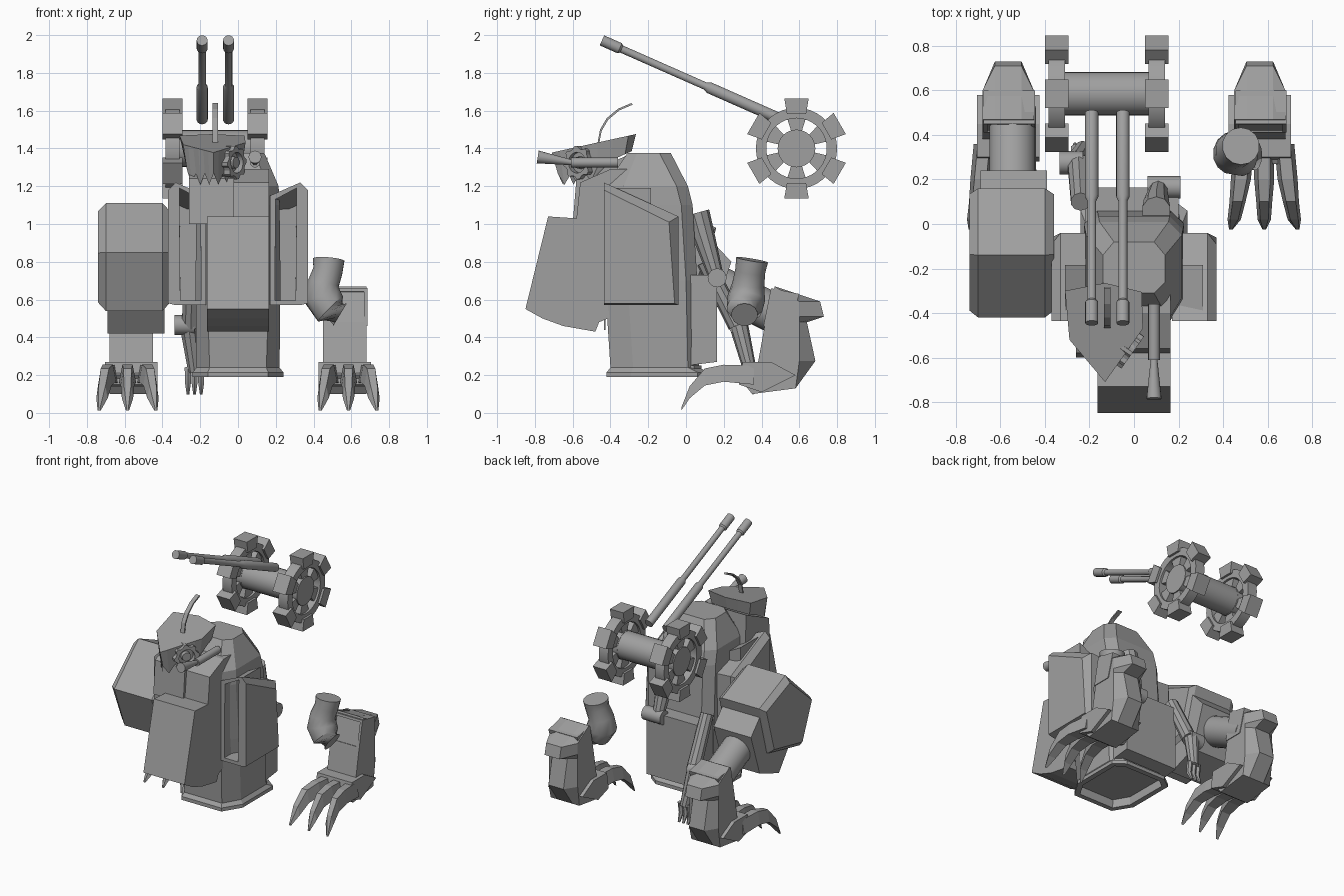
import bpy, bmesh
from math import sin, cos, pi, radians
from mathutils import Vector as V

if "Cube" in bpy.data.objects:
    bpy.data.objects.remove(bpy.data.objects["Cube"])

GREY = bpy.data.materials.new("plain_grey")
GREY.use_nodes = True
COLOUR = (0.35, 0.35, 0.35, 1)
GREY.diffuse_color = COLOUR
GREY.node_tree.nodes["Principled BSDF"].inputs["Base Color"].default_value = COLOUR


def loft(name, rings, smooth=False, closed=False, recess=None):
    """Skin matching rings of points; recess = (direction, border, depth)."""
    bm = bmesh.new()
    loops = [[bm.verts.new(p) for p in ring] for ring in rings]
    n = len(loops[0])
    pairs = list(zip(loops, loops[1:]))
    if closed:
        pairs.append((loops[-1], loops[0]))
    else:
        bm.faces.new(loops[0])
        bm.faces.new(loops[-1])
    for a, b in pairs:
        for i in range(n):
            j = (i + 1) % n
            bm.faces.new((a[i], a[j], b[j], b[i]))
    bmesh.ops.recalc_face_normals(bm, faces=bm.faces)
    if recess:
        d, border, depth = recess
        bm.normal_update()
        face = max(bm.faces, key=lambda f: f.calc_area() * max(0, f.normal.dot(V(d))) ** 4)
        bmesh.ops.inset_region(bm, faces=[face], thickness=border)
        bmesh.ops.inset_region(bm, faces=[face], thickness=0.001, depth=-depth)
    mesh = bpy.data.meshes.new(name)
    bm.to_mesh(mesh)
    bm.free()
    mesh.materials.append(GREY)
    if smooth:
        mesh.shade_smooth()
        mesh.set_sharp_from_angle(angle=radians(35))
    obj = bpy.data.objects.new(name, mesh)
    bpy.context.scene.collection.objects.link(obj)
    return obj


def side_ring(x, pts):
    return [(x, y, z) for y, z in pts]


def prism(name, pts, x0, x1, **kw):
    return loft(name, [side_ring(x0, pts), side_ring(x1, pts)], **kw)


def tube(name, path, radii, n=16):
    """Round tube through a path with a radius at each point."""
    path = [V(p) for p in path]
    rings = []
    for i, (p, r) in enumerate(zip(path, radii)):
        t = path[min(i + 1, len(path) - 1)] - path[max(i - 1, 0)]
        side = V((1, 0, 0)) if abs(t.normalized().x) < 0.8 else V((0, 1, 0))
        u = t.cross(side).normalized()
        w = t.cross(u).normalized()
        rings.append([p + (u * cos(a) + w * sin(a)) * r
                      for a in (2 * pi * k / n for k in range(n))])
    return loft(name, rings, smooth=True)


def plan_ring(z, hx, y0, y1, cx, cy):
    """Octagonal plan section of the hull."""
    return [(hx - cx, y0, z), (hx, y0 + cy, z), (hx, y1 - 0.06, z), (hx - cx, y1, z),
            (cx - hx, y1, z), (-hx, y1 - 0.06, z), (-hx, y0 + cy, z), (cx - hx, y0, z)]


# Hull with flared skirt and hollow underside
loft("hull", [plan_ring(*r) for r in [
    (0.19, 0.24, -0.42, 0.12, 0.08, 0.13), (0.215, 0.24, -0.42, 0.12, 0.08, 0.13),
    (0.24, 0.22, -0.4, 0.07, 0.07, 0.12), (0.7, 0.225, -0.43, 0.06, 0.06, 0.12),
    (1.1, 0.22, -0.44, 0.035, 0.06, 0.1), (1.2, 0.215, -0.43, 0.01, 0.06, 0.1),
    (1.375, 0.14, -0.31, -0.08, 0.05, 0.05)]], recess=((0, 0, -1), 0.04, 0.06))
prism("back_box", [(0, 0.25), (0.165, 0.27), (0.165, 0.73), (0, 0.73)], -0.22, 0.2)
prism("chest_plate", [(-0.73, 1.04), (-0.85, 0.55), (-0.76, 0.5), (-0.65, 0.46), (-0.48, 0.43),
                      (-0.46, 0.48), (-0.3, 0.55), (-0.3, 1.29), (-0.4, 1.29), (-0.56, 1.22),
                      (-0.58, 1.03)], -0.165, 0.165)
for k, x in enumerate((-0.11, 0.03)):
    prism(f"front_window_{k}", [(-0.435, 0.44), (-0.435, 0.53), (-0.427, 0.53), (-0.427, 0.44)],
          x, x + 0.07)

# Chamfered side panels, open at the front
for name, s in (("left", 1), ("right", -1)):
    loft(name + "_side_panel", [
        side_ring(s * 0.17, [(-0.435, 0.57), (-0.435, 1.15), (-0.04, 1.03), (-0.04, 0.57)]),
        side_ring(s * 0.33, [(-0.435, 0.57), (-0.435, 1.22), (-0.04, 1.04), (-0.04, 0.57)]),
        side_ring(s * 0.37, [(-0.435, 0.58), (-0.435, 1.18), (-0.09, 1.01), (-0.06, 0.58)])],
        recess=((0, -1, 0), 0.035, 0.25))

# Wedge head with a jagged lower edge
outline = [V(p) for p in [(-0.31, -0.3), (-0.13, -0.265), (0.035, -0.305), (0.04, -0.47),
                          (-0.13, -0.71), (-0.29, -0.52)]]
edge = []
for i, p in enumerate(outline):
    q = outline[(i + 1) % 6]
    steps = 6 if i in (3, 4) else 2
    edge += [p.lerp(q, k / steps) for k in range(steps)]
top = [(p.x, p.y, 1.475 + (p.y + 0.27) * 0.22) for p in edge]
low = []
for i, p in enumerate(edge):
    c = p.lerp(V((-0.12, -0.45)), 0.12)
    z = 1.38 + (max(c.y, -0.55) + 0.3) * 0.45
    low.append((c.x, c.y, z - (0.06 if i % 2 and c.y < -0.42 else 0)))
loft("head", [low, top])
prism("neck", [(-0.6, 1.0), (-0.58, 1.24), (-0.32, 1.36), (-0.3, 1.0)], -0.26, -0.02)
strip = [(-0.47, 1.42), (-0.455, 1.5), (-0.42, 1.56), (-0.36, 1.61), (-0.29, 1.64)]
loft("antenna", [[(-0.135, y, z), (-0.105, y, z), (-0.105, y + 0.008, z - 0.008),
                  (-0.135, y + 0.008, z - 0.008)] for y, z in strip])

# Toothed eye on the head's left cheek
n_eye = V((0.816, -0.578, 0))
u_eye = V((0.578, 0.816, 0))
c_eye = V((-0.03, -0.56, 1.325))


def eye_ring(off, r, tooth=1.0):
    return [c_eye + n_eye * off + (u_eye * cos(a) + V((0, 0, 1)) * sin(a)) * r *
            (tooth if k % 4 < 2 else 1) for k, a in enumerate(2 * pi * i / 32 for i in range(32))]


loft("eye_rim", [eye_ring(-0.03, 0.075, 1.18), eye_ring(0.03, 0.075, 1.18),
                 eye_ring(0.03, 0.055), eye_ring(-0.03, 0.055)], closed=True)
loft("eye_lens", [eye_ring(-0.03, 0.035), eye_ring(0.025, 0.03)])

# Cheek cannon
tube("cheek_cannon", [(0.09, -0.36, 1.325), (0.09, -0.61, 1.325)], [0.026, 0.026])
tube("cannon_flare", [(0.09, -0.6, 1.325), (0.09, -0.785, 1.355)], [0.014, 0.034])

# Floating gun carriage: two toothed wheels, axle and twin barrels
CY, CZ = 0.585, 1.4


def polar(r, a):
    return (CY + r * cos(a), CZ + r * sin(a))


for name, x in (("right", -0.347), ("left", 0.103)):
    hoop = [(-0.037, 0.16), (-0.037, 0.215), (0.037, 0.215), (0.037, 0.16)]
    loft(name + "_wheel_rim", [side_ring(x + dx, [polar(r, k * pi / 18) for k in range(36)])
                               for dx, r in hoop], smooth=True, closed=True)
    tube(name + "_wheel_hub", [(x - 0.03, CY, CZ), (x + 0.03, CY, CZ)], [0.1, 0.1], 24)
    for k in range(6):
        a = pi / 6 + k * pi / 3
        prism(f"{name}_wheel_spoke_{k}", [polar(0.08, a - 0.3), polar(0.17, a - 0.3),
              polar(0.17, a + 0.3), polar(0.08, a + 0.3)], x - 0.022, x + 0.022)
        prism(f"{name}_wheel_tooth_{k}", [polar(0.19, a - 0.27), polar(0.272, a - 0.24),
              polar(0.272, a + 0.24), polar(0.19, a + 0.27)], x - 0.053, x + 0.053)
tube("axle", [(-0.34, CY, CZ), (0.1, CY, CZ)], [0.098, 0.098], 24)

base, tip = V((0, 0.5, 1.555)), V((0, -0.445, 1.972))
for name, x in (("right", -0.19), ("left", -0.05)):
    steps = [(0, 0.03), (0.4, 0.03), (0.42, 0.02), (0.89, 0.02), (0.9, 0.029), (1, 0.029)]
    tube(name + "_barrel", [base.lerp(tip, t) + V((x, 0, 0)) for t, r in steps],
         [r for t, r in steps])

# Right shoulder block, cuff and forearm
block = [(0.16, 0.98), (-0.14, 1.11), (-0.42, 0.85), (-0.3, 0.54), (0.06, 0.62)]
inner = [(y * 0.9 - 0.01, 0.83 + (z - 0.83) * 0.85) for y, z in block]
loft("right_shoulder", [side_ring(-0.74, inner), side_ring(-0.7, block),
                        side_ring(-0.4, block), side_ring(-0.36, inner)])
prism("right_cuff", [(0.1, 0.95), (0.24, 0.8), (0.14, 0.5), (-0.08, 0.42), (-0.2, 0.58)],
      -0.69, -0.39)
tube("right_forearm", [(-0.545, 0.02, 0.75), (-0.545, 0.52, 0.5)], [0.105, 0.105], 20)

# Loose left upper arm
tube("left_upper_arm", [(0.48, 0.35, 0.81), (0.475, 0.34, 0.75), (0.45, 0.33, 0.68),
                        (0.45, 0.32, 0.61), (0.49, 0.31, 0.55), (0.54, 0.31, 0.52)],
     [0.085, 0.08, 0.085, 0.1, 0.095, 0.07], 14)

# Clawed hands
wrist = [(0.47, 0.67), (0.71, 0.59), (0.73, 0.51), (0.64, 0.48), (0.685, 0.275), (0.58, 0.13),
         (0.35, 0.1), (0.27, 0.2), (0.38, 0.26), (0.42, 0.48)]
clipped = [(min(y, 0.6), z) for y, z in wrist]
knuckles = [(0.36, 0.2, 0.045, 0.05), (0.2, 0.21, 0.045, 0.045), (0.1, 0.19, 0.036, 0.045),
            (0.02, 0.11, 0.03, 0.032), (-0.025, 0.02, 0.008, 0.008)]
for name, s in (("left", 1), ("right", -1)):
    cx = s * 0.565
    loft(name + "_gauntlet", [side_ring(cx - 0.115, clipped), side_ring(cx - 0.06, wrist),
                              side_ring(cx + 0.06, wrist), side_ring(cx + 0.115, clipped)])
    prism(name + "_palm", [(0.28, 0.15), (0.3, 0.27), (0.45, 0.27), (0.58, 0.2), (0.4, 0.11)],
          cx - 0.14, cx + 0.14)
    loft(name + "_wrist_socket", [side_ring(cx + d, [(0.41, 0.46), (0.45, 0.66), (0.6, 0.63),
         (0.55, 0.46)]) for d in (-0.11, 0.12)], recess=((0, -1, 0), 0.025, 0.1))
    for k in (-1, 0, 1):
        rings = []
        for i, (y, z, w, h) in enumerate(knuckles):
            x = cx + s * 0.02 + k * (0.09 + 0.015 * i)
            rings.append([(x - w, y, z - h), (x + w, y, z - h), (x + w * 0.6, y, z + h),
                          (x - w * 0.6, y, z + h)])
        loft(f"{name}_claw_{k + 1}", rings)

# Small back limbs with rollers
tube("left_limb_bracket", [(0.1, 0.06, 1.06), (0.1, 0.09, 0.95), (0.11, 0.16, 0.72)],
     [0.065, 0.06, 0.04], 10)
tube("left_limb_roller", [(0.06, 0.165, 0.715), (0.21, 0.165, 0.715)], [0.05, 0.05])
tube("right_limb_arm", [(-0.24, 0.1, 0.8), (-0.25, 0.27, 0.465)], [0.045, 0.05], 10)
tube("right_limb_roller", [(-0.335, 0.275, 0.465), (-0.23, 0.275, 0.465)], [0.052, 0.052])
tube("right_limb_forearm", [(-0.26, 0.28, 0.46), (-0.23, 0.34, 0.22)], [0.05, 0.035], 10)
for k in range(3):
    x = -0.265 + 0.035 * k
    tube(f"right_limb_finger_{k}", [(x, 0.34, 0.24), (x, 0.33, 0.16), (x, 0.36, 0.1)],
         [0.02, 0.018, 0.008], 6)
